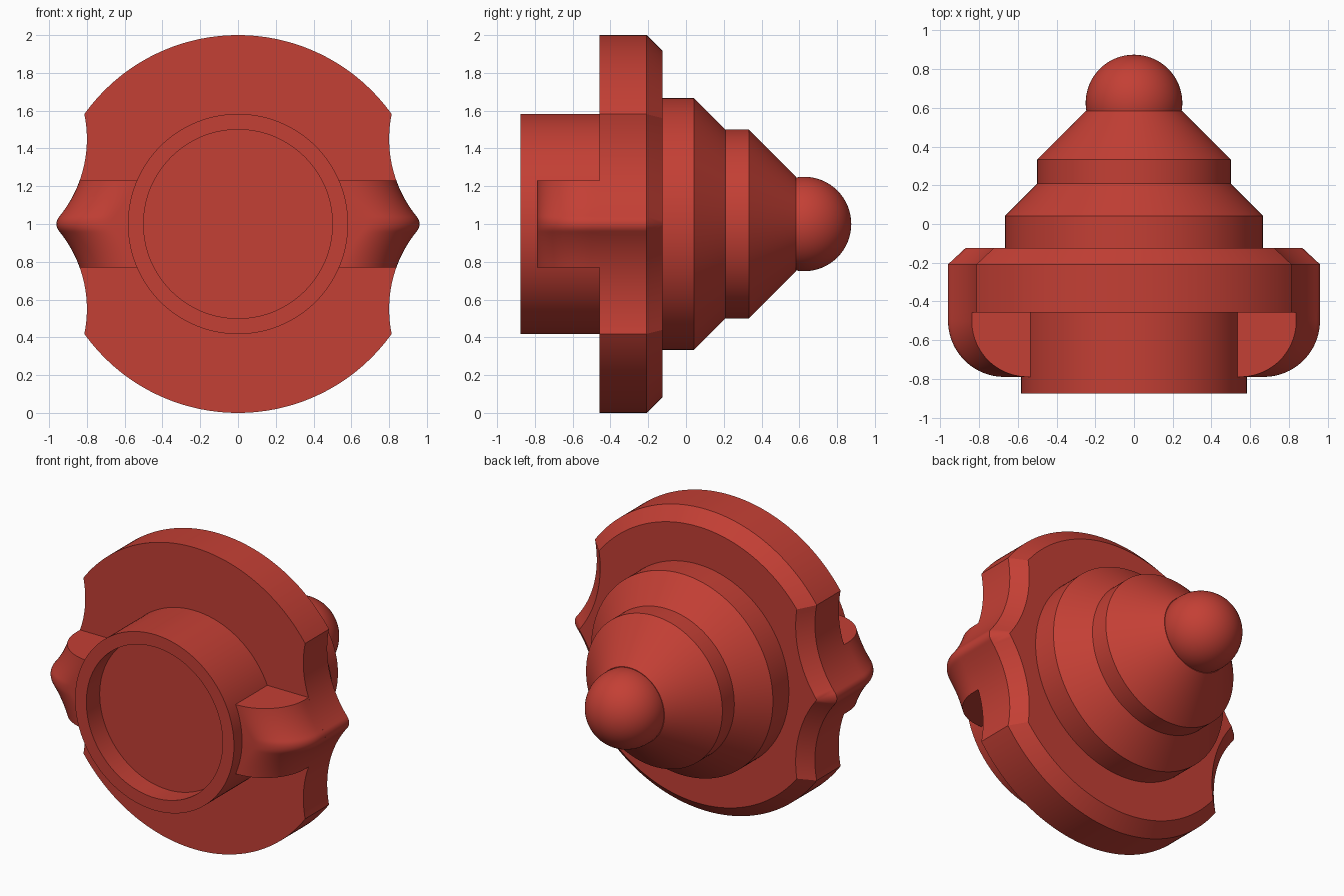
import bpy, bmesh
from math import sin, cos, pi, sqrt, atan2, acos, radians

if "Cube" in bpy.data.objects:
    bpy.data.objects.remove(bpy.data.objects["Cube"])

RED = bpy.data.materials.new("red")
RED.diffuse_color = (0.55, 0.05, 0.035, 1)
RED.use_nodes = True
RED.node_tree.nodes["Principled BSDF"].inputs["Base Color"].default_value = RED.diffuse_color

# Side notch circle and rounded side tip (x, height above the axis)
NX, NZ, NR = 1.45, 0.45, 0.65
TIP_R = 0.06
TIP_X = NX - sqrt((NR + TIP_R) ** 2 - NZ ** 2)


def finish(name, bm, angle=25):
    bmesh.ops.remove_doubles(bm, verts=bm.verts, dist=1e-5)
    bmesh.ops.recalc_face_normals(bm, faces=bm.faces)
    me = bpy.data.meshes.new(name)
    bm.to_mesh(me)
    bm.free()
    me.materials.append(RED)
    ob = bpy.data.objects.new(name, me)
    bpy.context.collection.objects.link(ob)
    bpy.ops.object.select_all(action='DESELECT')
    ob.select_set(True)
    bpy.context.view_layer.objects.active = ob
    bpy.ops.object.shade_smooth_by_angle(angle=radians(angle))
    return ob


def loft(name, loops, cap_start=True, cap_end=True):
    """Skin closed loops of equal length."""
    bm = bmesh.new()
    rings = [[bm.verts.new(p) for p in lp] for lp in loops]
    n = len(rings[0])
    for a, b in zip(rings, rings[1:]):
        for i in range(n):
            j = (i + 1) % n
            bm.faces.new((a[i], a[j], b[j], b[i]))
    if cap_start:
        bm.faces.new(rings[0])
    if cap_end:
        bm.faces.new(rings[-1])
    return finish(name, bm)


def lathe(name, profile, seg=128):
    """Turn (radius, y) points about the y axis at z = 1."""
    loops = [[(r * cos(2 * pi * i / seg), y, 1 + r * sin(2 * pi * i / seg))
              for i in range(seg)] for r, y in profile]
    return loft(name, loops, profile[0][0] > 0, profile[-1][0] > 0)


def outline(d):
    """Flange outline inset by d: big arcs, side notches, rounded tips."""
    R, N, t = 1 - d, NR + d, max(TIP_R - d, 0)
    # corner where the rim meets the notch
    D = sqrt(NX ** 2 + NZ ** 2)
    a = atan2(NZ, NX) + acos((R * R + D * D - N * N) / (2 * R * D))
    corner = atan2(R * sin(a) - NZ, R * cos(a) - NX)
    # end of the notch at the tip
    end_x = TIP_X if t > 0 else NX - sqrt(N * N - NZ * NZ)
    end = atan2(-NZ, end_x - NX) % (2 * pi)
    tip_a = end - pi
    q = [(end_x + t * cos(tip_a * i / 8), t * sin(tip_a * i / 8)) for i in range(8)]
    q += [(NX + N * cos(end + (corner - end) * i / 24),
           NZ + N * sin(end + (corner - end) * i / 24)) for i in range(24)]
    q += [(R * cos(a + (pi / 2 - a) * i / 32), R * sin(a + (pi / 2 - a) * i / 32))
          for i in range(33)]
    half = q + [(-x, z) for x, z in reversed(q[:-1])]
    return half + [(x, -z) for x, z in reversed(half[1:-1])]


# Notched flange with a chamfered back edge
loft("flange", [[(x, y, 1 + z) for x, z in outline(d)]
                for d, y in ((0, -0.458), (0, -0.208), (0.083, -0.125))])

# Front hub with shallow recess
lathe("hub_ring", [(0, -0.735), (0.5, -0.735), (0.5, -0.875),
                   (0.583, -0.875), (0.583, -0.44)])

# Stepped cone on the back
lathe("stepped_cone", [(0.667, -0.14), (0.667, 0.042), (0.5, 0.208),
                       (0.5, 0.333), (0.25, 0.583)])

# Ball nose
lathe("ball_nose", [(0.25 * sin(pi * i / 32), 0.625 - 0.25 * cos(pi * i / 32))
                    for i in range(33)])


# Side lugs that follow the flange outline, rounded towards the front
def lug_edge(z):
    z = abs(z)
    if z < NZ * TIP_R / (NR + TIP_R):
        return TIP_X + sqrt(TIP_R ** 2 - z * z)
    return NX - sqrt(NR ** 2 - (NZ - z) ** 2)


F = 0.29
for side, name in ((1, "lug_right"), (-1, "lug_left")):
    loops = []
    for k in range(-28, 29):
        z = 0.23 * k / 28
        x = lug_edge(z)
        sec = [(0.51, -0.458), (x, -0.458)]
        sec += [(x - F + F * cos(pi * i / 40), -0.5 - F * sin(pi * i / 40))
                for i in range(21)]
        sec.append((0.51, -0.79))
        loops.append([(side * px, py, 1 + z) for px, py in sec])
    loft(name, loops)
